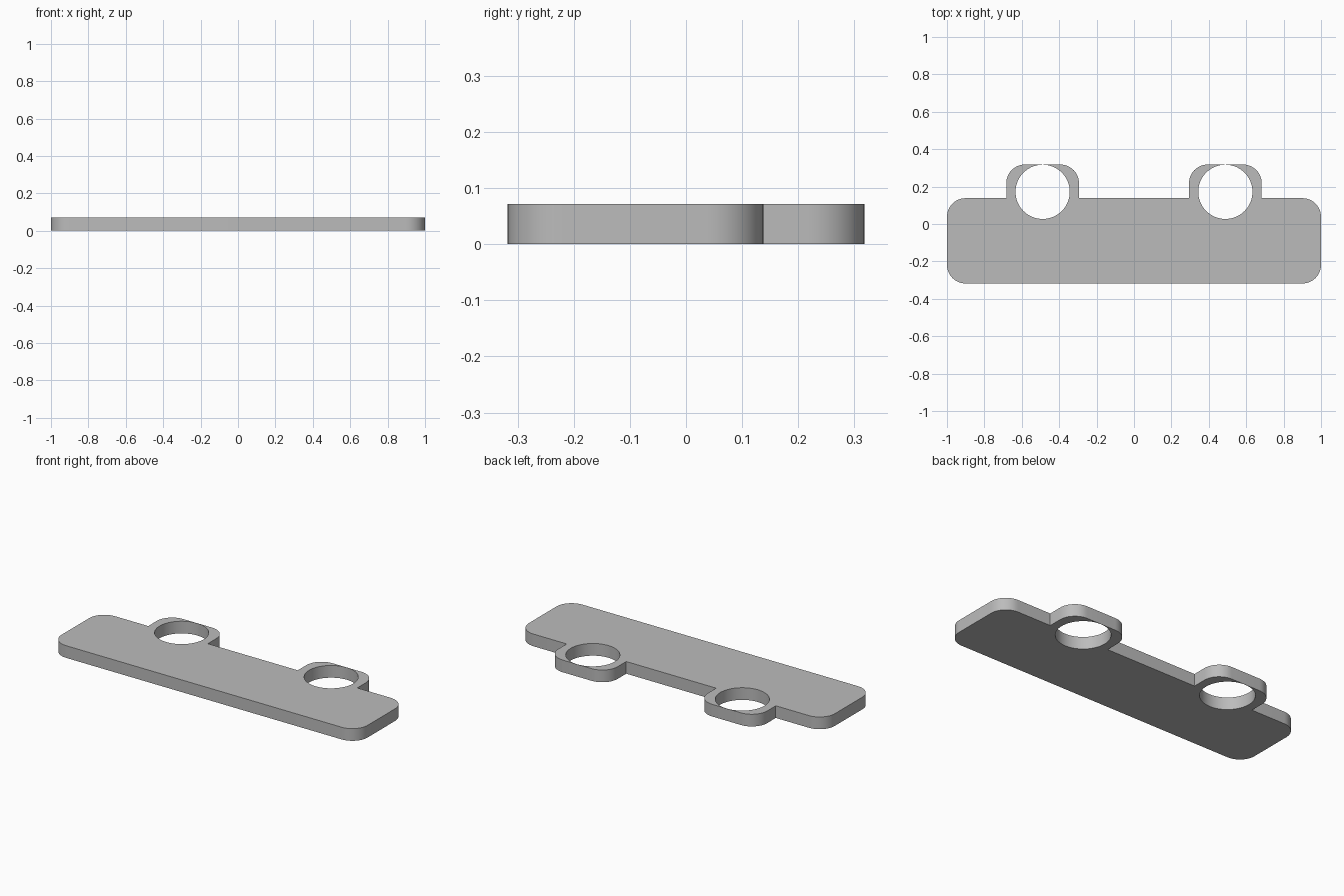
import bpy, bmesh
from math import sin, cos, pi, radians
from mathutils import Vector

THICK = 0.072
PLATE_BACK, FRONT, BACK = 0.138, -0.318, 0.318
TAB_IN, TAB_OUT = 0.294, 0.683
HOLE_X, HOLE_Y, HOLE_R = 0.4885, 0.172, 0.145
CORNER = 0.1

if "Cube" in bpy.data.objects:
    bpy.data.objects.remove(bpy.data.objects["Cube"], do_unlink=True)

grey = bpy.data.materials.new("plain_grey")
grey.use_nodes = True
colour = (0.5, 0.5, 0.5, 1)
grey.diffuse_color = colour
grey.node_tree.nodes["Principled BSDF"].inputs["Base Color"].default_value = colour


def arc(cx, cy, r, start, sweep, steps):
    return [Vector((cx + r * cos(start + sweep * i / steps),
                    cy + r * sin(start + sweep * i / steps), 0))
            for i in range(steps + 1)]


def corner(cx, cy, start):
    return arc(cx, cy, CORNER, start, pi / 2, 12)


def add_loop(bm, points):
    verts = [bm.verts.new(p) for p in points]
    return [bm.edges.new((a, b)) for a, b in zip(verts, verts[1:] + verts[:1])]


# Right half of the outline, from front to back, then mirrored
half = corner(1 - CORNER, FRONT + CORNER, -pi / 2)
half += corner(1 - CORNER, PLATE_BACK - CORNER, 0)
half.append(Vector((TAB_OUT, PLATE_BACK, 0)))
half += corner(TAB_OUT - CORNER, BACK - CORNER, 0)
half += corner(TAB_IN + CORNER, BACK - CORNER, pi / 2)
half.append(Vector((TAB_IN, PLATE_BACK, 0)))
outline = half + [Vector((-p.x, p.y, 0)) for p in reversed(half)]

# Plate with two rounded tabs and round holes
bm = bmesh.new()
edges = add_loop(bm, outline)
for side in (-1, 1):
    edges += add_loop(bm, arc(side * HOLE_X, HOLE_Y, HOLE_R, 0, 2 * pi, 64)[:-1])
bmesh.ops.triangle_fill(bm, use_beauty=True, edges=edges)
extruded = bmesh.ops.extrude_face_region(bm, geom=bm.faces[:])
top = [v for v in extruded["geom"] if isinstance(v, bmesh.types.BMVert)]
bmesh.ops.translate(bm, verts=top, vec=(0, 0, THICK))
bmesh.ops.recalc_face_normals(bm, faces=bm.faces)

mesh = bpy.data.meshes.new("mounting_plate")
bm.to_mesh(mesh)
bm.free()
mesh.materials.append(grey)
plate = bpy.data.objects.new("mounting_plate", mesh)
bpy.context.collection.objects.link(plate)

# Smooth rounded walls, sharp rims
bpy.context.view_layer.objects.active = plate
plate.select_set(True)
bpy.ops.object.shade_smooth_by_angle(angle=radians(30))
